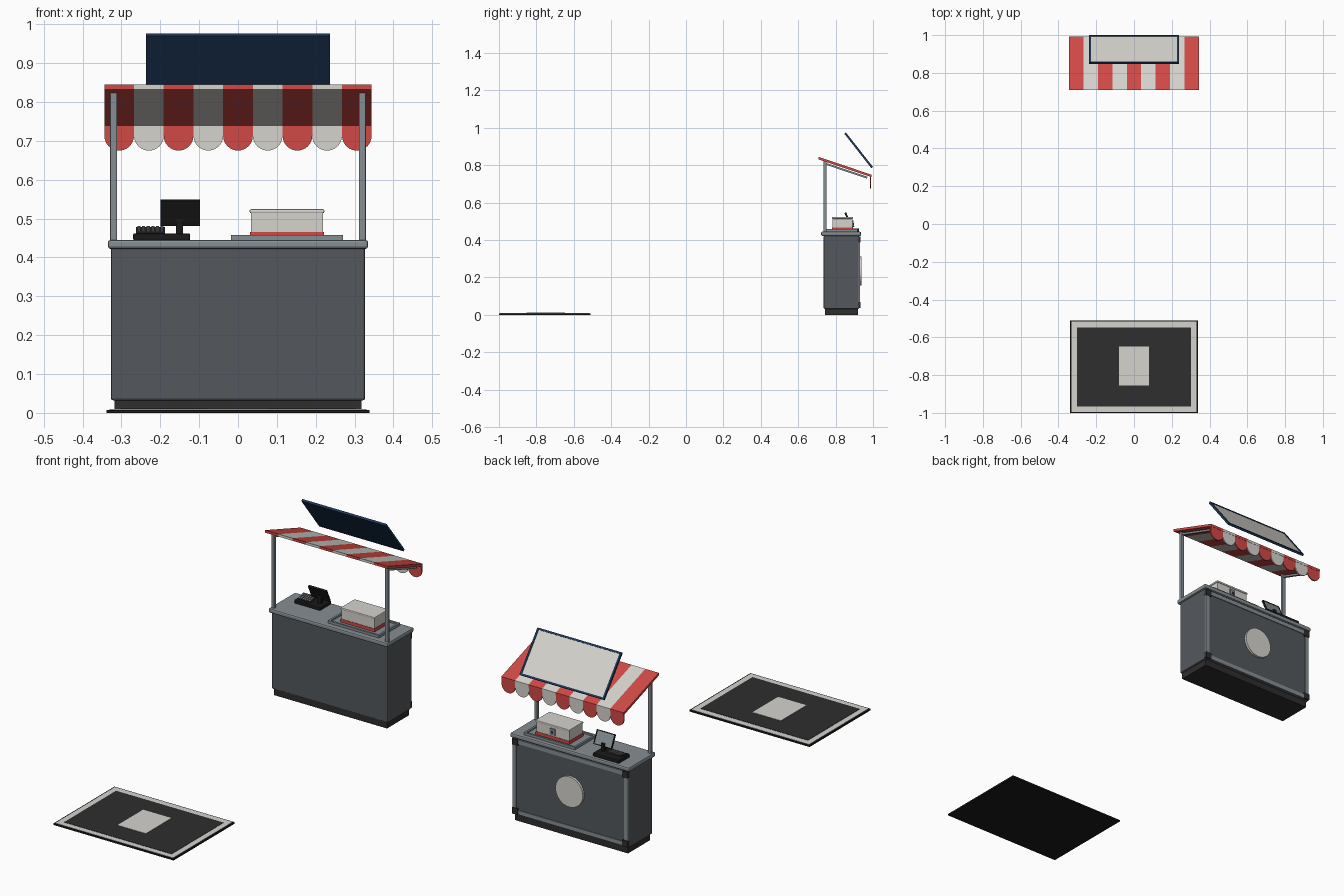
import bpy, bmesh, math
from mathutils import Matrix

if "Cube" in bpy.data.objects:
    bpy.data.objects.remove(bpy.data.objects["Cube"])


def material(name, r, g, b):
    lin = [((c / 255 + 0.055) / 1.055) ** 2.4 for c in (r, g, b)]
    m = bpy.data.materials.new(name)
    m.diffuse_color = (*lin, 1)
    m.use_nodes = True
    m.node_tree.nodes["Principled BSDF"].inputs["Base Color"].default_value = m.diffuse_color
    return m


WHITE = material("off_white", 214, 212, 206)
RED = material("awning_red", 208, 74, 70)
BODY = material("slate_grey", 84, 88, 93)
STEEL = material("steel_grey", 134, 142, 147)
DARK = material("charcoal", 46, 46, 46)
BLACK = material("black", 26, 26, 26)
NAVY = material("navy", 30, 56, 88)


def finish(name, bm, mats, bevel=0, segments=2):
    bmesh.ops.recalc_face_normals(bm, faces=bm.faces)
    me = bpy.data.meshes.new(name)
    bm.to_mesh(me)
    bm.free()
    for m in mats:
        me.materials.append(m)
    ob = bpy.data.objects.new(name, me)
    bpy.context.collection.objects.link(ob)
    if bevel:
        mod = ob.modifiers.new("bevel", "BEVEL")
        mod.width, mod.segments = bevel, segments
    return ob


def add_box(bm, size, loc, tilt=0):
    mat = (Matrix.Translation(loc) @ Matrix.Rotation(math.radians(tilt), 4, 'X')
           @ Matrix.Diagonal((*size, 1)))
    return bmesh.ops.create_cube(bm, size=1, matrix=mat)["verts"]


def box(name, x, y, z, mat, bevel=0):
    """Box from (low, high) ranges."""
    bm = bmesh.new()
    r = (x, y, z)
    add_box(bm, [b - a for a, b in r], [(a + b) / 2 for a, b in r])
    return finish(name, bm, [mat], bevel)


def framed(name, size, loc, tilt, border, depth, frame_mat, inner_mat):
    """Tilted slab whose local +z face is a sunk panel inside a frame."""
    bm = bmesh.new()
    add_box(bm, size, loc, tilt)
    bm.normal_update()
    n = Matrix.Rotation(math.radians(tilt), 3, 'X').col[2]
    face = max(bm.faces, key=lambda f: f.normal.dot(n))
    bmesh.ops.inset_region(bm, faces=[face], thickness=border)
    # step straight down to the sunk panel
    ret = bmesh.ops.extrude_discrete_faces(bm, faces=[face])["faces"][0]
    ret.material_index = 1
    bmesh.ops.translate(bm, verts=ret.verts, vec=-n * depth)
    return finish(name, bm, [frame_mat, inner_mat])


def prism(bm, pts, vec, mat_index):
    """Polygon swept along vec."""
    a = [bm.verts.new(p) for p in pts]
    b = [bm.verts.new([p[i] + vec[i] for i in range(3)]) for p in pts]
    n = len(pts)
    faces = [bm.faces.new(a), bm.faces.new(b)]
    faces += [bm.faces.new((a[i], a[(i + 1) % n], b[(i + 1) % n], b[i])) for i in range(n)]
    for f in faces:
        f.material_index = mat_index


# Floor mat
box("mat_base", (-.338, .338), (-1, -.51), (0, .008), BLACK)
box("mat_border", (-.331, .331), (-.994, -.516), (.006, .0095), WHITE)
box("mat_field", (-.302, .302), (-.965, -.548), (.008, .011), DARK)
box("mat_patch", (-.08, .08), (-.854, -.648), (.009, .0125), WHITE)

# Counter
box("plinth", (-.318, .318), (.743, .92), (0, .04), DARK)
box("counter_body", (-.327, .327), (.736, .925), (.032, .425), BODY, .006)
box("counter_top", (-.335, .335), (.722, .936), (.422, .445), STEEL, .007)
framed("customer_panel", (.65, .38, .012), (0, .925, .228), -90, .03, .004, STEEL, BODY)
for sx in (-1, 1):
    for i, z in enumerate((.053, .403)):
        box(f"panel_corner_{sx}_{i}", (sx * .31 - .016, sx * .31 + .016), (.92, .934),
            (z - .016, z + .016), DARK)
bm = bmesh.new()
bmesh.ops.create_cone(bm, cap_ends=True, segments=32, radius1=.077, radius2=.077, depth=.014,
                      matrix=Matrix.Translation((0, .932, .235)) @ Matrix.Rotation(math.pi / 2, 4, 'X'))
finish("panel_disc", bm, [WHITE])

# Awning frame
AWN_Y, AWN_Z = (.709, .992), (.838, .743)
slope = (AWN_Z[1] - AWN_Z[0]) / (AWN_Y[1] - AWN_Y[0])
angle = math.degrees(math.atan(slope))
for side, x in (("left", -.32), ("right", .32)):
    box(f"post_{side}", (x - .009, x + .009), (.735, .751), (.44, .825), STEEL, .003)
    bm = bmesh.new()
    add_box(bm, (.012, .235, .01), (x, .857, AWN_Z[0] + slope * (.857 - AWN_Y[0]) - .017), angle)
    finish(f"awning_arm_{side}", bm, [STEEL])

# Striped awning with scalloped valance
roof, valance = bmesh.new(), bmesh.new()
w = .688 / 9
for i in range(9):
    x0 = -.344 + i * w
    t = .0065
    pts = [(x0, AWN_Y[0], AWN_Z[0] - t), (x0, AWN_Y[0], AWN_Z[0] + t),
           (x0, AWN_Y[1], AWN_Z[1] + t), (x0, AWN_Y[1], AWN_Z[1] - t)]
    prism(roof, pts, (w, 0, 0), i % 2)
    arc = [math.pi * k / 12 for k in range(13)]
    pts = [(x0, .984, .742), (x0 + w, .984, .742)]
    pts += [(x0 + w / 2 + w / 2 * math.cos(a), .984, .713 - w / 2 * math.sin(a)) for a in arc]
    prism(valance, pts, (0, .006, 0), i % 2)
finish("awning_roof", roof, [RED, WHITE])
finish("awning_valance", valance, [RED, WHITE])

# Sign board above the awning
framed("sign_board", (.474, .235, .011), (0, .923, .88), -51.9, .013, .003, NAVY, WHITE)

# Cash register
box("register_base", (-.27, -.123), (.835, .925), (.444, .462), BLACK, .004)
box("register_stand", (-.16, -.142), (.868, .886), (.46, .5), BLACK)
framed("register_screen", (.102, .07, .01), (-.149, .866, .515), -65, .006, .002, BLACK, STEEL)
bm = bmesh.new()
add_box(bm, (.074, .05, .008), (-.225, .875, .468), 14)
finish("keypad", bm, [DARK])
bm = bmesh.new()
for i in range(6):
    for j in range(4):
        v = (j - 1.5) * .0115
        add_box(bm, (.008, .008, .004),
                (-.225 + (i - 2.5) * .0118, .874 + v * .97, .473 + v * .25), 14)
finish("keypad_keys", bm, [STEEL])

# Food tray and box
framed("tray", (.288, .17, .014), (.126, .832, .451), 0, .014, .008, STEEL, STEEL)
box("box_band", (.031, .221), (.781, .892), (.449, .466), RED)
box("box_body", (.033, .219), (.783, .89), (.46, .516), WHITE)
box("box_lid", (.03, .222), (.78, .893), (.514, .524), WHITE, .003)
box("box_latch", (.111, .141), (.888, .895), (.472, .505), STEEL)
box("latch_slot", (.12, .132), (.89, .897), (.48, .492), DARK)
